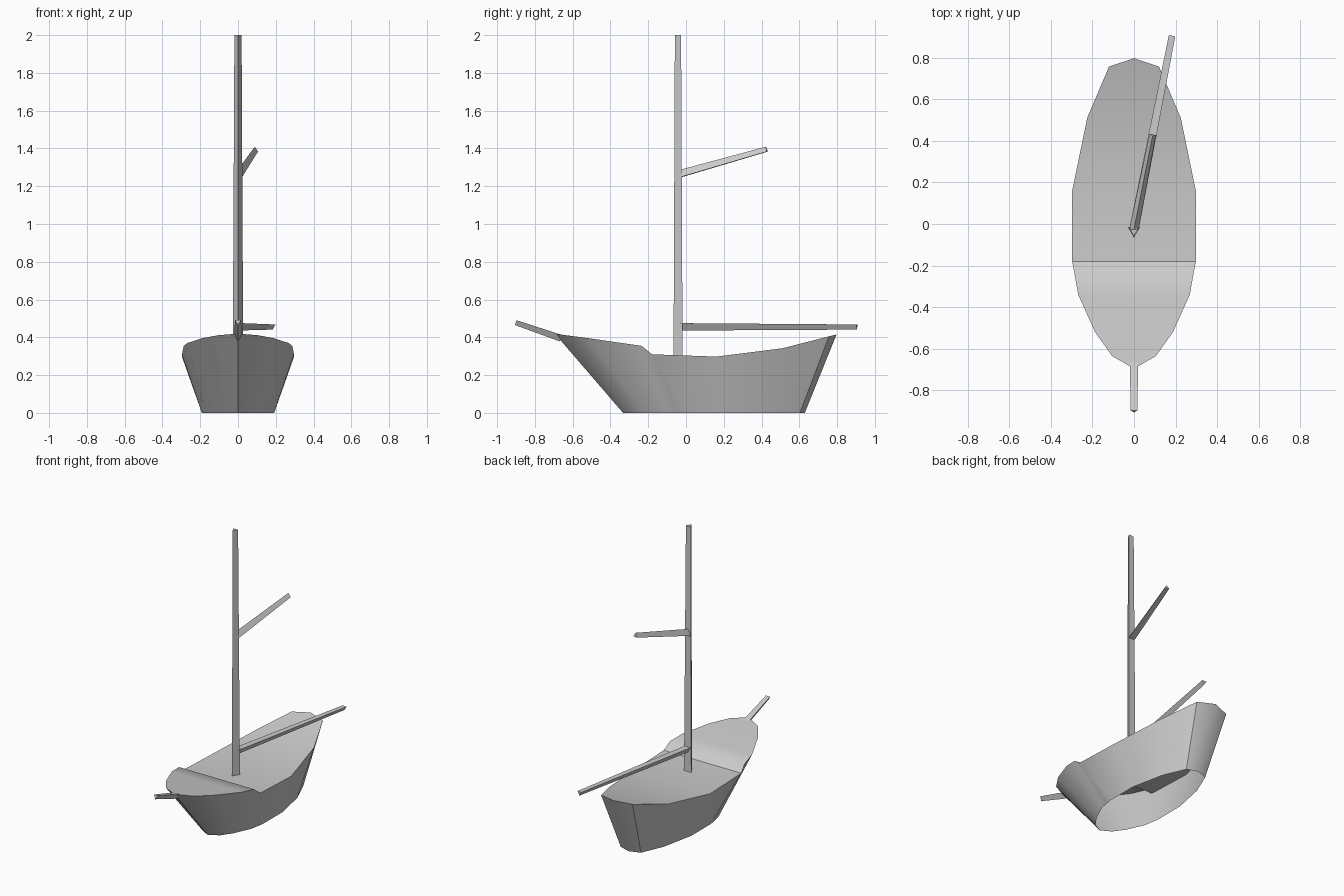
import bpy
import bmesh
import math
from mathutils import Vector

cube = bpy.data.objects.get("Cube")
if cube:
    bpy.data.objects.remove(cube)

grey = bpy.data.materials.new("plain_grey")
grey.use_nodes = True
grey.diffuse_color = (0.6, 0.6, 0.6, 1)
grey.node_tree.nodes["Principled BSDF"].inputs["Base Color"].default_value = (0.6, 0.6, 0.6, 1)

# Rim stations from bow to stern: half width, y, z
RIM = [(0, -0.695, 0.42), (0.105, -0.635, 0.411), (0.187, -0.52, 0.396),
       (0.268, -0.34, 0.37), (0.287, -0.235, 0.355), (0.297, -0.18, 0.31),
       (0.297, 0.16, 0.298), (0.225, 0.51, 0.342), (0.12, 0.757, 0.405),
       (0, 0.797, 0.415)]
STEP = 5          # station at the foot of the foredeck step
KEEL_SCALE = 0.645
KEEL_SHIFT = 0.115


def make_object(name, bm, angle):
    mesh = bpy.data.meshes.new(name)
    bm.to_mesh(mesh)
    bm.free()
    mesh.materials.append(grey)
    obj = bpy.data.objects.new(name, mesh)
    bpy.context.collection.objects.link(obj)
    bpy.ops.object.select_all(action='DESELECT')
    obj.select_set(True)
    bpy.context.view_layer.objects.active = obj
    bpy.ops.object.shade_smooth_by_angle(angle=math.radians(angle))
    return obj


# Hull sides: rim loop joined to a smaller open loop at the bottom
def hull():
    bm = bmesh.new()
    loop = RIM + [(-w, y, z) for w, y, z in RIM[-2:0:-1]]
    top = [bm.verts.new(p) for p in loop]
    low = [bm.verts.new((x * KEEL_SCALE, y * KEEL_SCALE + KEEL_SHIFT, 0)) for x, y, z in loop]
    for i in range(len(loop)):
        j = (i + 1) % len(loop)
        bm.faces.new((low[i], low[j], top[j], top[i]))
    make_object("hull_sides", bm, 43)


# Decks: strips running across the hull from rim to rim
def deck(name, stations):
    bm = bmesh.new()
    rows = []
    for w, y, z in stations:
        sides = (-w, w) if w else (0,)
        rows.append([bm.verts.new((x, y, z)) for x in sides])
    for a, b in zip(rows, rows[1:]):
        bm.faces.new(a + b[::-1])
    bmesh.ops.recalc_face_normals(bm, faces=bm.faces)
    bm.normal_update()
    for f in bm.faces:
        if f.normal.z < 0:
            f.normal_flip()
    make_object(name, bm, 80)


# Spars: tapered three-sided bars; ridge gives the side the sharp edge faces
def spar(name, start, end, r1, r2, ridge):
    start, end = Vector(start), Vector(end)
    axis = (end - start).normalized()
    up = Vector(ridge)
    up = (up - axis * up.dot(axis)).normalized()
    side = axis.cross(up)
    bm = bmesh.new()
    rings = []
    for centre, r in ((start, r1), (end, r2)):
        ring = []
        for k in range(3):
            a = k * math.tau / 3
            ring.append(bm.verts.new(centre + (up * math.cos(a) + side * math.sin(a)) * r))
        rings.append(ring)
    for k in range(3):
        n = (k + 1) % 3
        bm.faces.new((rings[0][k], rings[0][n], rings[1][n], rings[1][k]))
    bm.faces.new(rings[0][::-1])
    bm.faces.new(rings[1])
    make_object(name, bm, 20)


hull()
deck("foredeck", RIM[:STEP + 1])
deck("main_deck", RIM[STEP:])
spar("mast", (0, -0.034, 0.3), (0, -0.037, 2), 0.032, 0.022, (0, -1, 0))
spar("boom", (0, -0.025, 0.462), (0.183, 0.905, 0.459), 0.026, 0.018, (0, 0, -1))
spar("gaff", (0, -0.025, 1.262), (0.09, 0.428, 1.392), 0.026, 0.018, (0, 0, 1))
spar("bowsprit", (0, -0.66, 0.401), (0, -0.9, 0.482), 0.024, 0.018, (0, 0, -1))
